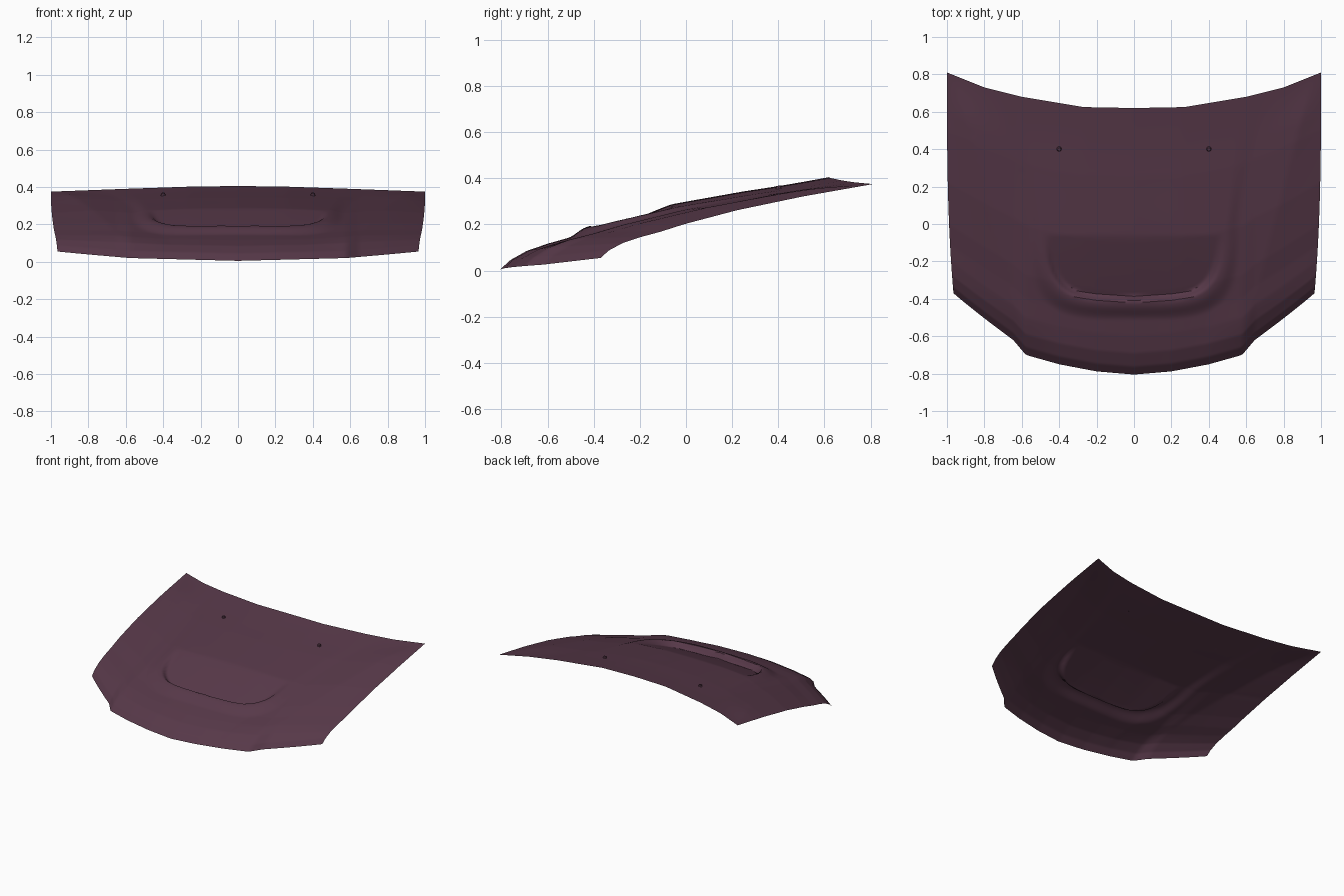
import bpy, bmesh
from math import copysign

cube = bpy.data.objects.get("Cube")
if cube:
    bpy.data.objects.remove(cube, do_unlink=True)

paint = bpy.data.materials.new("dark plum paint")
paint.use_nodes = True
colour = (0.095, 0.04, 0.066, 1)
paint.diffuse_color = colour
paint.node_tree.nodes["Principled BSDF"].inputs["Base Color"].default_value = colour

# Outline and height profiles, each keyed from the centre line or front edge
FRONT_Y = [(0, -.805), (.2, -.788), (.4, -.75), (.58, -.70), (.65, -.62), (1, -.37)]
BACK_Y = [(0, .62), (.27, .625), (.6, .68), (.8, .73), (1, .81)]
FRONT_Z = [(0, .005), (.58, .02), (1, .055)]
BACK_Z = [(0, .405), (.25, .402), (.6, .39), (1, .375)]
RISE = [(0, 0), (.03, .1), (.08, .2), (.145, .28), (.22, .355),
        (.31, .46), (.5, .645), (.74, .83), (1, 1)]


def lerp_keys(keys, x):
    for (a, fa), (b, fb) in zip(keys, keys[1:]):
        if x <= b:
            return fa + (fb - fa) * (x - a) / (b - a)
    return keys[-1][1]


def smooth(lo, hi, x):
    t = min(max((x - lo) / (hi - lo), 0), 1)
    return t * t * (3 - 2 * t)


def scoop(x, y):
    """Raised U-shaped lip around a sunken intake floor."""
    ahead = max(0.1 - y, 0) / 0.57
    side = abs(x) / (0.53 + 0.1 * max(y, 0))
    inside = 0.53 * (1 - (side ** 4 + ahead ** 4) ** 0.25)
    lip = 0.022 * smooth(-.04, .035, inside) * (1 - smooth(-.3, .55, y))
    floor = 0.16 * max(-.06 - y, 0) * smooth(.05, .085, inside)
    return lip - floor


def hood_point(u, t):
    a = abs(u)
    x = copysign(a * (1 - .035 * (1 - t) ** 3 * a ** 4), u)
    front, back = lerp_keys(FRONT_Y, a), lerp_keys(BACK_Y, a)
    y = front + (back - front) * t
    zf, zb = lerp_keys(FRONT_Z, a), lerp_keys(BACK_Z, a)
    z = zf + (zb - zf) * lerp_keys(RISE, t)
    # Shoulder crease running from the nose corner to the rear corner
    crease = .75 + .26 * y
    ridge = max(0, 1 - abs(a - crease) / (.22 if a < crease else 1.001 - crease))
    z += .014 * ridge * smooth(0, .15, t) * (1 - smooth(.8, 1, t))
    return x, y, z + scoop(x, y)


def make_object(name, bm):
    mesh = bpy.data.meshes.new(name)
    bm.to_mesh(mesh)
    bm.free()
    mesh.materials.append(paint)
    obj = bpy.data.objects.new(name, mesh)
    bpy.context.collection.objects.link(obj)
    bpy.ops.object.select_all(action='DESELECT')
    obj.select_set(True)
    bpy.context.view_layer.objects.active = obj
    bpy.ops.object.shade_smooth_by_angle(angle=0.6)
    return obj


# Hood skin
COLS, ROWS = 120, 120
bm = bmesh.new()
grid = [[bm.verts.new(hood_point(2 * i / COLS - 1, (j / ROWS) ** 1.25))
         for i in range(COLS + 1)] for j in range(ROWS + 1)]
for lower, upper in zip(grid, grid[1:]):
    for i in range(COLS):
        bm.faces.new((lower[i], lower[i + 1], upper[i + 1], upper[i]))
make_object("hood_panel", bm)

# Washer nozzles
for name, x in (("left_washer_nozzle", .4), ("right_washer_nozzle", -.4)):
    bm = bmesh.new()
    bmesh.ops.create_cone(bm, cap_ends=True, segments=8, radius1=.014,
                          radius2=.009, depth=.014)
    nozzle = make_object(name, bm)
    nozzle.location = (x, .4, .361)
    nozzle.rotation_euler.x = .2
